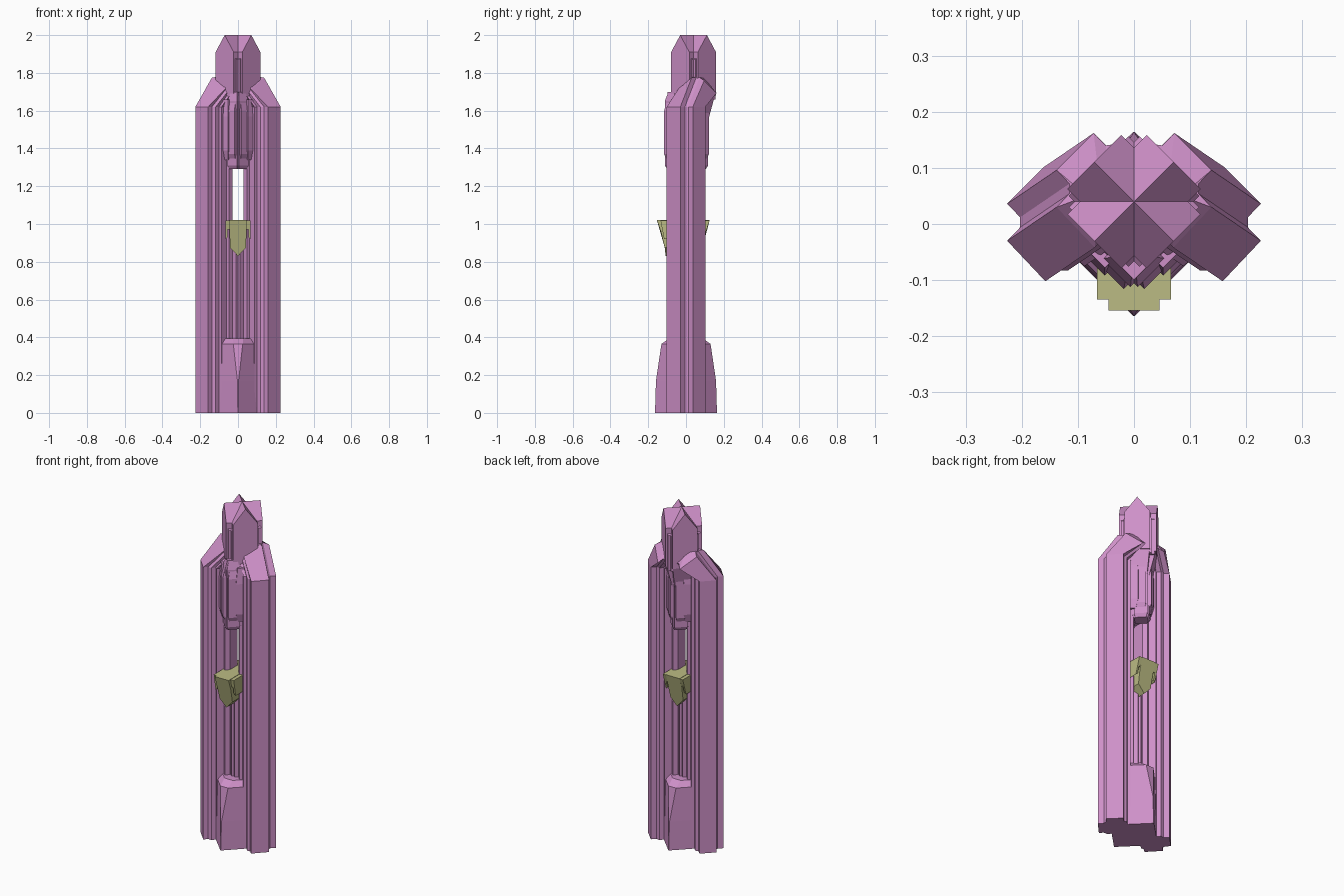
import bpy, bmesh, math

if "Cube" in bpy.data.objects:
    bpy.data.objects.remove(bpy.data.objects["Cube"])

def material(name, color):
    m = bpy.data.materials.new(name)
    m.diffuse_color = color
    m.use_nodes = True
    m.node_tree.nodes["Principled BSDF"].inputs["Base Color"].default_value = m.diffuse_color
    return m

PINK = material("pink_stone", (0.62, 0.28, 0.58, 1))
GREEN = material("olive", (0.50, 0.50, 0.23, 1))

def loft(name, rings, mat=PINK):
    """Join rings of equal length into a closed solid."""
    bm = bmesh.new()
    vs = [[bm.verts.new(p) for p in r] for r in rings]
    n = len(rings[0])
    for a, b in zip(vs, vs[1:]):
        for i in range(n):
            j = (i + 1) % n
            bm.faces.new((a[i], a[j], b[j], b[i]))
    bm.faces.new(vs[0][::-1])
    bm.faces.new(vs[-1])
    bmesh.ops.recalc_face_normals(bm, faces=bm.faces[:])
    me = bpy.data.meshes.new(name)
    bm.to_mesh(me)
    bm.free()
    me.materials.append(mat)
    ob = bpy.data.objects.new(name, me)
    bpy.context.collection.objects.link(ob)
    return ob

R = math.sqrt(0.5)

def diag(u, v, cx, cy, s):
    """Map along/across coordinates of a 45 degree block to x, y."""
    return cx + R * (u + s * v), cy + R * (-s * u + v)

def block(name, cx, cy, s, levels):
    """Diagonal block; levels are (half length, half width, z)."""
    return loft(name, [[(*diag(i * a, j * b, cx, cy, s), z)
                        for i, j in ((-1, -1), (1, -1), (1, 1), (-1, 1))]
                       for a, b, z in levels])

def gable(name, cx, cy, s, u, v, z0, eave, peak):
    """Diagonal block with a gable roof."""
    prof = [(-v, z0), (v, z0), (v, eave), (0, peak), (-v, eave)]
    return loft(name, [[(*diag(d, w, cx, cy, s), z) for w, z in prof] for d in (-u, u)])

# Side pillars: stepped section, bending inward and back at the shoulder
half = [(0.028, -0.035), (0.048, -0.055), (0.062, -0.045), (0.088, -0.075),
        (0.100, -0.065), (0.118, -0.083), (0.138, -0.083), (0.158, -0.102),
        (0.226, -0.030), (0.203, -0.006), (0.203, 0.012), (0.226, 0.036),
        (0.160, 0.102), (0.138, 0.080), (0.118, 0.083), (0.100, 0.065),
        (0.088, 0.075), (0.062, 0.045), (0.048, 0.055), (0.028, 0.035)]
for side, label in ((-1, "left"), (1, "right")):
    base = [(side * x, y) for x, y in half]
    bent = []
    for x, y in half:
        by = y + 0.06
        bent.append((side * max(x - 0.088, 0.0005 * y + 0.001), by,
                     1.775 - 1.0 * max(0, abs(by - 0.05) - 0.03)))
    crown = [(side * 0.05 + (x - side * 0.05) * 0.6, 0.05 + (y - 0.05) * 0.35, 1.78)
             for x, y, z in bent]
    loft(label + "_pillar", [[(x, y, z) for x, y in base] for z in (0, 0.73, 1.44, 1.62)]
         + [bent, crown])

# Head: two crossing gabled blocks with inset steps
for s in (-1, 1):
    gable("head_arm", 0, 0.04, s, 0.100, 0.068, 1.68, 1.91, 2.0)
    gable("head_step", 0, 0.04, s, 0.089, 0.075, 1.66, 1.87, 1.95)
    block("neck", 0, 0.04, s, [(0.06, 0.05, 1.55), (0.095, 0.065, 1.68), (0.095, 0.065, 1.74)])

# Chest ornament: stepped crossing blocks, front and back
for cy, label in ((-0.055, "front"), (0.06, "back")):
    for s in (-1, 1):
        block(label + "_chest_outer", 0, cy, s,
              [(0.038, 0.020, 1.33), (0.056, 0.030, 1.37), (0.056, 0.030, 1.60), (0.040, 0.020, 1.66)])
        block(label + "_chest_inner", 0, cy, s,
              [(0.035, 0.028, 1.29), (0.045, 0.036, 1.31), (0.045, 0.036, 1.65), (0.03, 0.024, 1.70)])
    for x in (-0.052, 0.052):
        block(label + "_chest_rib", x, cy * 0.85, 1,
              [(0.018, 0.018, 1.34), (0.032, 0.032, 1.39), (0.032, 0.032, 1.57), (0.022, 0.022, 1.66)])
block("chest_core", 0, 0, 1, [(0.06, 0.06, 1.30), (0.07, 0.07, 1.36), (0.07, 0.07, 1.70)])

# Foot: diamond plinth tapering upwards, cut at its tips near the top
def diamond(r, cut, z, tip=0.0):
    k = r - cut
    return [(cut, -k, z - tip), (r, 0, z), (cut, k, z - tip),
            (-cut, k, z - tip), (-r, 0, z), (-cut, -k, z - tip)]
loft("foot", [diamond(0.165, 0.001, 0), diamond(0.162, 0.003, 0.17),
              diamond(0.155, 0.025, 0.365), diamond(0.115, 0.027, 0.395)])

# Central core inside the slot, below the clasp
for s in (-1, 1):
    block("slot_core", 0, 0, s, [(0.040, 0.026, 0.3), (0.040, 0.026, 0.98)])

# Clasp: two flared, pointed layers passing through the slot
def clasp(name, outline, flare):
    f = [(x, -0.108 - flare * max(0, (z - 0.83) / 0.19) ** 1.6, z) for x, z in outline]
    b = [(x, 0.085 + 0.04 * max(0, (z - 0.83) / 0.19) ** 2, z) for x, z in outline]
    loft(name, [f, b], GREEN)
clasp("clasp_wings", [(-0.066, 1.018), (-0.066, 0.92), (-0.055, 0.93), (-0.055, 0.97),
                      (0.055, 0.97), (0.055, 0.93), (0.066, 0.92), (0.066, 1.018)], 0.027)
clasp("clasp_point", [(-0.045, 1.02), (-0.045, 0.96), (-0.042, 0.875), (0, 0.83),
                      (0.042, 0.875), (0.045, 0.96), (0.045, 1.02)], 0.046)
